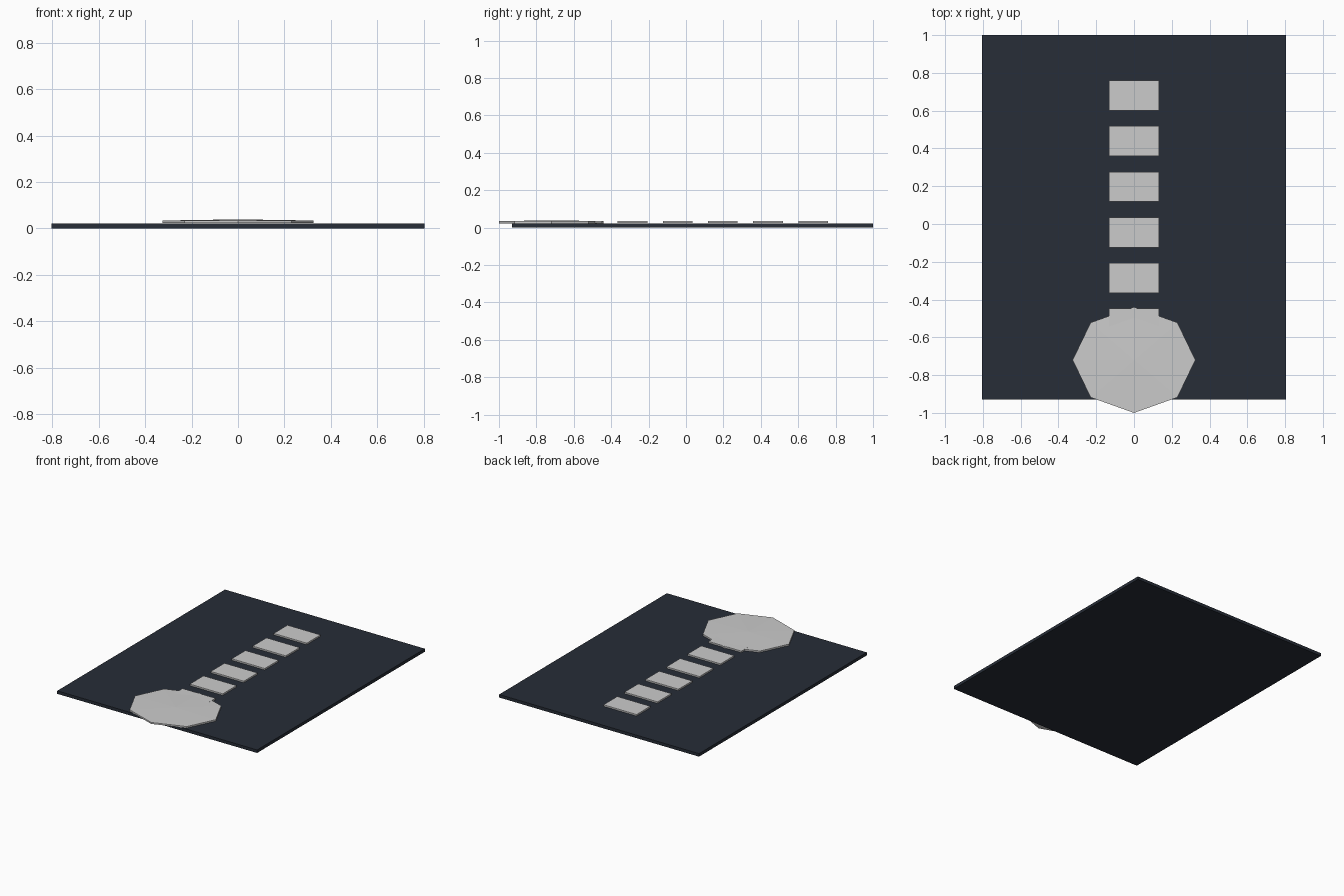
import bpy, bmesh
from math import cos, sin, pi

if "Cube" in bpy.data.objects:
    bpy.data.objects.remove(bpy.data.objects["Cube"])


def make(name, verts, faces, color=None):
    mesh = bpy.data.meshes.new(name)
    mesh.from_pydata(verts, [], faces)
    bm = bmesh.new()
    bm.from_mesh(mesh)
    bmesh.ops.recalc_face_normals(bm, faces=bm.faces)
    bm.to_mesh(mesh)
    bm.free()
    obj = bpy.data.objects.new(name, mesh)
    bpy.context.collection.objects.link(obj)
    if color:
        mat = bpy.data.materials.new(name + "_color")
        mat.diffuse_color = (*color, 1)
        mat.use_nodes = True
        mat.node_tree.nodes["Principled BSDF"].inputs["Base Color"].default_value = mat.diffuse_color
        mesh.materials.append(mat)
    return obj


def box(name, x, y0, y1, z0, z1, color=None):
    verts = [(a, b, c) for c in (z0, z1)
             for a, b in ((-x, y0), (x, y0), (x, y1), (-x, y1))]
    faces = [(0, 1, 2, 3), (4, 5, 6, 7)]
    faces += [(i, (i + 1) % 4, (i + 1) % 4 + 4, i + 4) for i in range(4)]
    return make(name, verts, faces, color)


# Dark ground slab
box("road_slab", 0.805, -0.93, 1.0, 0, 0.022, (0.02, 0.026, 0.038))

# Row of lane markings down the centre line
for i in range(6):
    y = 0.68 - 0.2415 * i
    box(f"lane_marking_{i + 1}", 0.133, y - 0.079, y + 0.079, 0.024, 0.035)

# Very shallow eight-sided disc overhanging the front edge
n, cy = 8, -0.72
ring = [(0.325 * cos(2 * pi * i / n), cy + 0.28 * sin(2 * pi * i / n)) for i in range(n)]
verts = [(x, y, z) for z in (0.023, 0.034) for x, y in ring] + [(0, cy, 0.039)]
faces = [tuple(range(n))]
for i in range(n):
    j = (i + 1) % n
    faces += [(i, j, j + n, i + n), (i + n, j + n, 2 * n)]
make("octagonal_disc", verts, faces)
